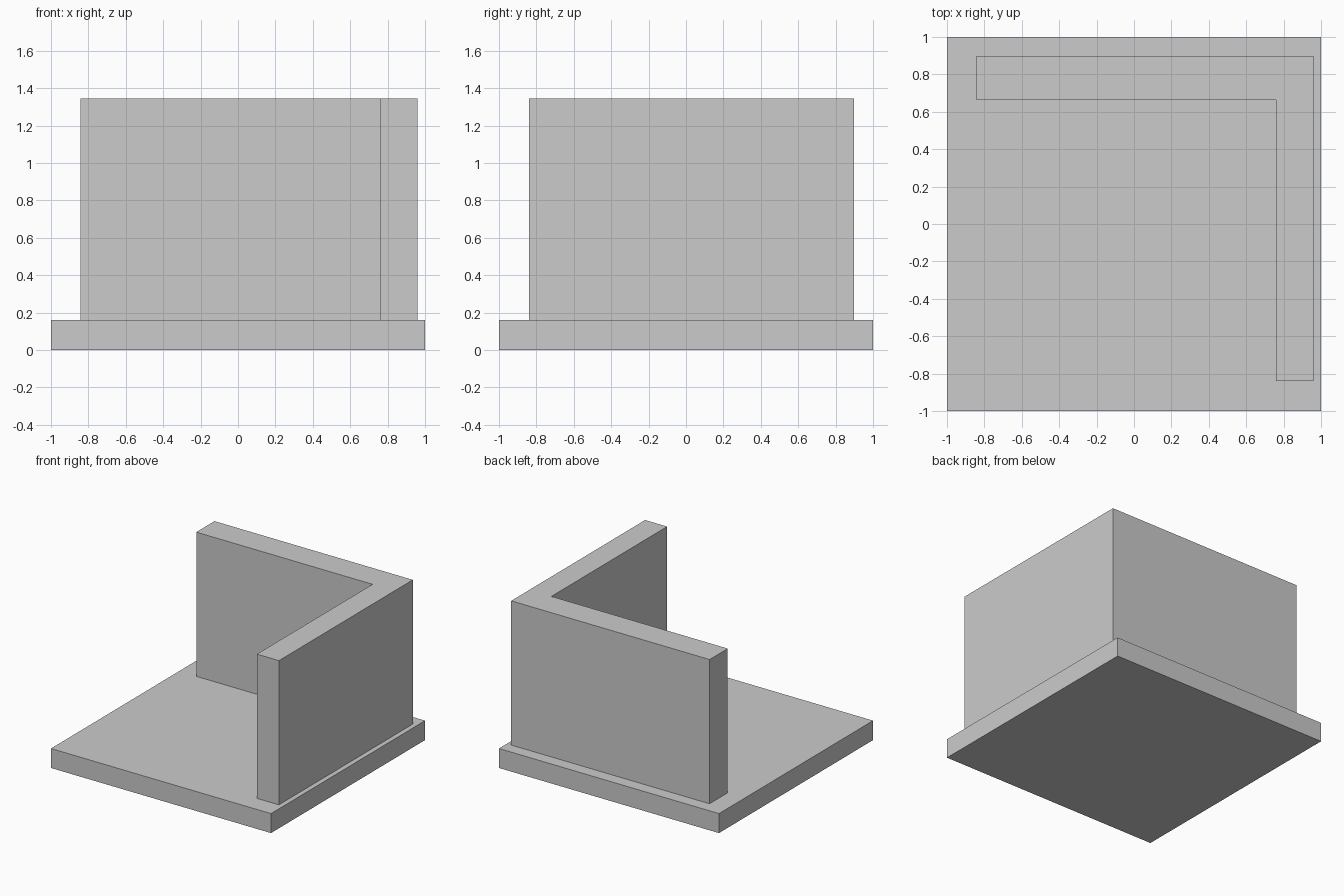
import bpy
import bmesh

if "Cube" in bpy.data.objects:
    bpy.data.objects.remove(bpy.data.objects["Cube"])


def extrude_profile(name, points, z0, z1):
    """Closed prism from an XY outline (counter-clockwise)."""
    bm = bmesh.new()
    face = bm.faces.new([bm.verts.new((x, y, z0)) for x, y in points])
    top = bmesh.ops.extrude_face_region(bm, geom=[face], use_keep_orig=True)["geom"]
    verts = [g for g in top if isinstance(g, bmesh.types.BMVert)]
    bmesh.ops.translate(bm, verts=verts, vec=(0, 0, z1 - z0))
    bmesh.ops.recalc_face_normals(bm, faces=bm.faces)
    mesh = bpy.data.meshes.new(name)
    bm.to_mesh(mesh)
    bm.free()
    obj = bpy.data.objects.new(name, mesh)
    bpy.context.collection.objects.link(obj)
    return obj


BASE_TOP, WALL_TOP = 0.16, 1.345

# Square floor slab
extrude_profile("floor_slab", [(-1, -1), (1, -1), (1, 1), (-1, 1)], 0, BASE_TOP)

# L-shaped corner wall: thick back run, thinner right run
extrude_profile("corner_wall", [
    (-0.843, 0.662), (0.76, 0.662), (0.76, -0.84),
    (0.96, -0.84), (0.96, 0.898), (-0.843, 0.898),
], BASE_TOP, WALL_TOP)
